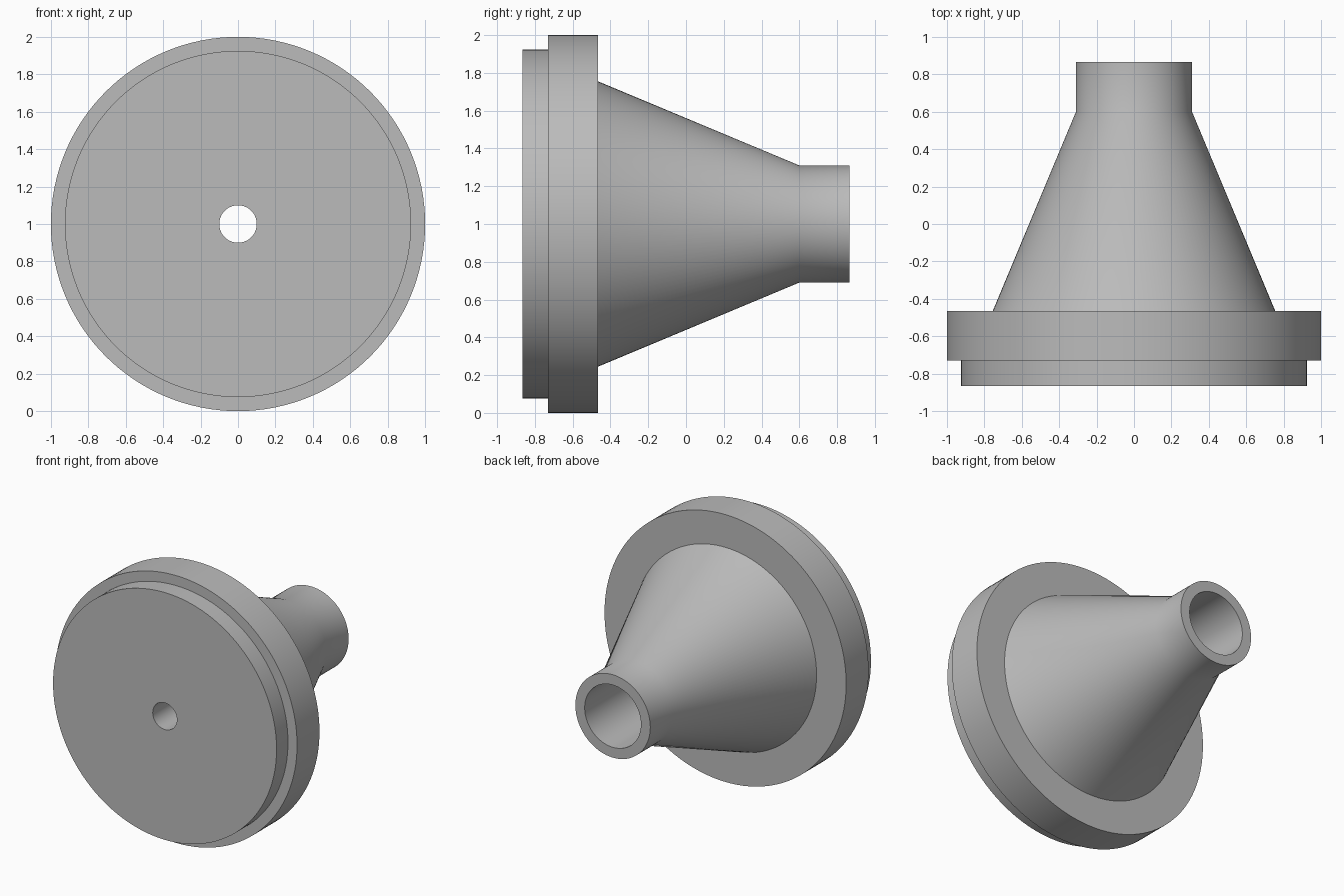
import bpy, bmesh, math
from mathutils import Vector

cube = bpy.data.objects.get("Cube")
if cube:
    bpy.data.objects.remove(cube, do_unlink=True)

SEGMENTS = 128

# Single plain grey material
grey = bpy.data.materials.new("plain grey")
grey.use_nodes = True
colour = (0.5, 0.5, 0.5, 1)
grey.diffuse_color = colour
grey.node_tree.nodes["Principled BSDF"].inputs["Base Color"].default_value = colour

# Closed cross-section as (radius, y): outside from front to back, then the bore
profile = [
    (0.10, -0.865), (0.925, -0.865),               # front face
    (0.925, -0.73), (1.0, -0.73),                  # front step
    (1.0, -0.465), (0.755, -0.465),                # flange rim and back
    (0.31, 0.60), (0.31, 0.865),                   # cone and neck
    (0.233, 0.865), (0.233, -0.465), (0.10, -0.465)  # bore and small hole
]


def lathe(name, points):
    """Revolve a closed profile about the front-to-back axis."""
    bm = bmesh.new()
    verts = [bm.verts.new((r, y, 1)) for r, y in points]
    edges = [bm.edges.new((v, verts[i - 1])) for i, v in enumerate(verts)]
    bmesh.ops.spin(bm, geom=verts + edges, cent=Vector((0, 0, 1)),
                   axis=Vector((0, 1, 0)), angle=math.tau,
                   steps=SEGMENTS, use_merge=True)
    bmesh.ops.remove_doubles(bm, verts=bm.verts, dist=1e-5)
    bmesh.ops.recalc_face_normals(bm, faces=bm.faces)
    mesh = bpy.data.meshes.new(name)
    bm.to_mesh(mesh)
    bm.free()
    mesh.materials.append(grey)
    obj = bpy.data.objects.new(name, mesh)
    bpy.context.collection.objects.link(obj)
    return obj


nozzle = lathe("flanged_cone_nozzle", profile)
bpy.ops.object.select_all(action="DESELECT")
nozzle.select_set(True)
bpy.context.view_layer.objects.active = nozzle
bpy.ops.object.shade_smooth_by_angle(angle=math.radians(30))
